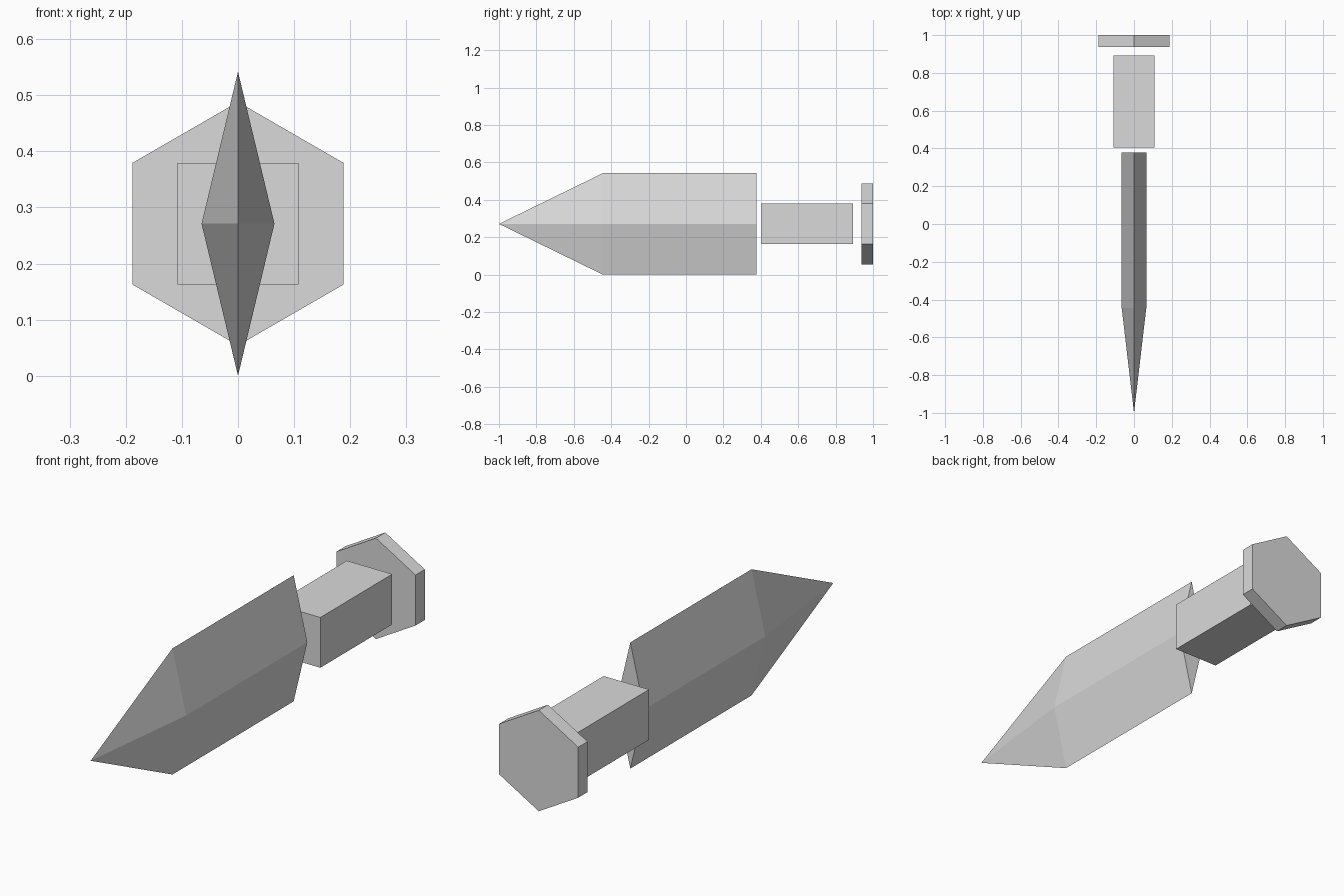
import bpy, bmesh, math

if "Cube" in bpy.data.objects:
    bpy.data.objects.remove(bpy.data.objects["Cube"])

ZC = 0.271  # height of the common axis

grey = bpy.data.materials.new("light_grey")
grey.diffuse_color = (0.7, 0.7, 0.7, 1)
grey.use_nodes = True
grey.node_tree.nodes["Principled BSDF"].inputs["Base Color"].default_value = grey.diffuse_color


def prism(name, profile, y0, y1, tip=None):
    """Extrude an x-z profile along y; an optional tip closes the front in a point."""
    bm = bmesh.new()
    front = [bm.verts.new((x, y0, ZC + z)) for x, z in profile]
    back = [bm.verts.new((x, y1, ZC + z)) for x, z in profile]
    n = len(profile)
    for i in range(n):
        j = (i + 1) % n
        bm.faces.new((front[i], front[j], back[j], back[i]))
    bm.faces.new(back)
    if tip is None:
        bm.faces.new(front)
    else:
        point = bm.verts.new((0, tip, ZC))
        for i in range(n):
            bm.faces.new((front[i], front[(i + 1) % n], point))
    bmesh.ops.recalc_face_normals(bm, faces=bm.faces)
    mesh = bpy.data.meshes.new(name)
    bm.to_mesh(mesh)
    bm.free()
    mesh.materials.append(grey)
    obj = bpy.data.objects.new(name, mesh)
    bpy.context.collection.objects.link(obj)


# Diamond-section blade with a pointed front
prism("blade", [(0.065, 0), (0, ZC), (-0.065, 0), (0, -ZC)], -0.445, 0.378, tip=-1.0)

# Square grip
g = 0.108
prism("grip", [(g, g), (-g, g), (-g, -g), (g, -g)], 0.405, 0.893)

# Hexagonal pommel, corner up
hexagon = [(0.217 * math.cos(a), 0.217 * math.sin(a))
           for a in (math.radians(30 + 60 * i) for i in range(6))]
prism("pommel", hexagon, 0.937, 1.0)
